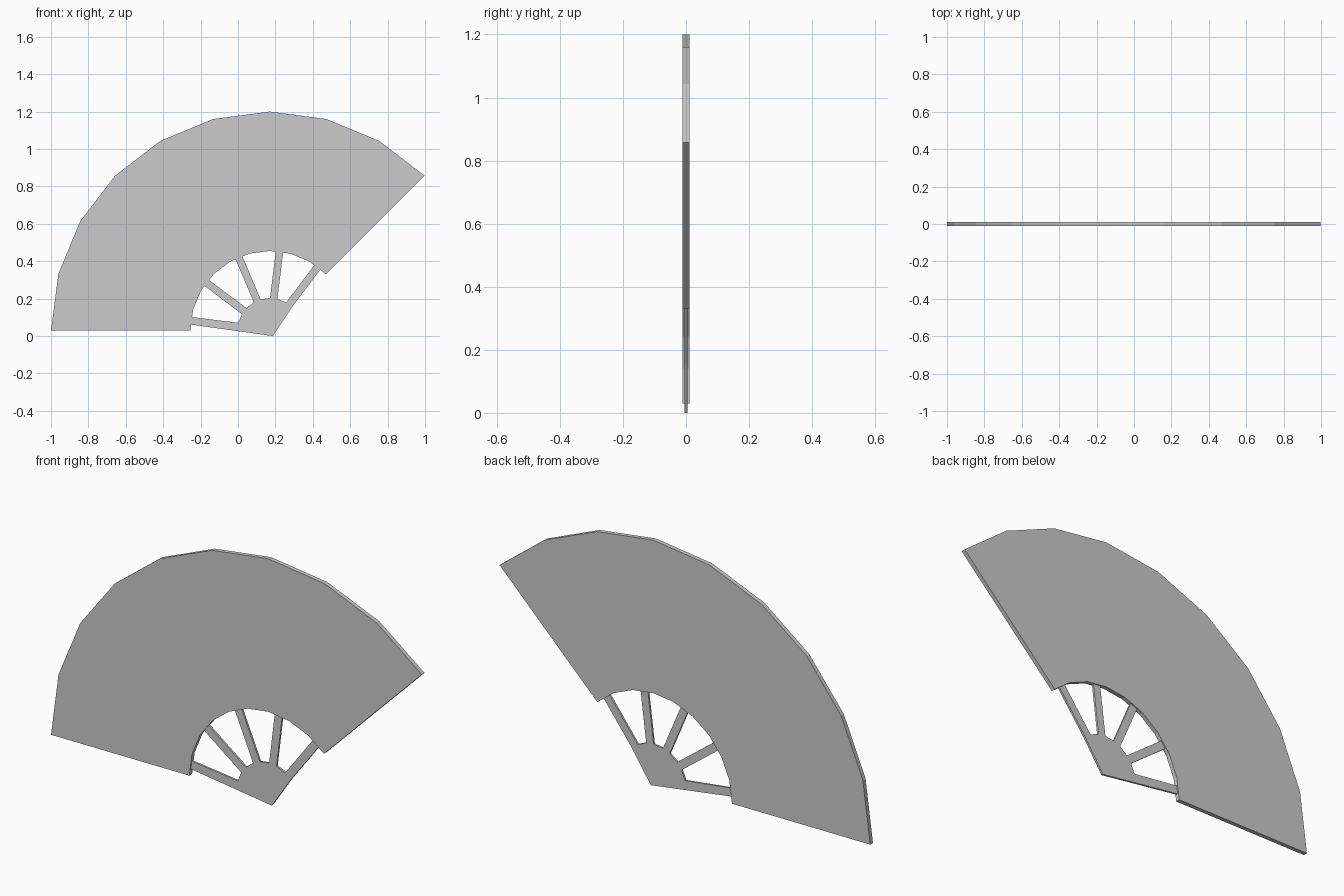
import bpy, bmesh
from math import sin, cos, radians

if "Cube" in bpy.data.objects:
    bpy.data.objects.remove(bpy.data.objects["Cube"])

CX, CZ = 0.17, 0.03  # pivot of the fan


def polar(angle, r, side=0.0):
    """Point at distance r along a ray from the pivot, shifted sideways (left positive)."""
    a = radians(angle)
    return (CX + r * cos(a) - side * sin(a), CZ + r * sin(a) + side * cos(a))


def plate(name, outline, half):
    """Extrude an x-z outline to a flat plate centred on y = 0."""
    bm = bmesh.new()
    face = bm.faces.new([bm.verts.new((x, -half, z)) for x, z in outline])
    ext = bmesh.ops.extrude_face_region(bm, geom=[face])
    verts = [v for v in ext["geom"] if isinstance(v, bmesh.types.BMVert)]
    bmesh.ops.translate(bm, verts=verts, vec=(0, 2 * half, 0))
    bmesh.ops.recalc_face_normals(bm, faces=bm.faces)
    mesh = bpy.data.meshes.new(name)
    bm.to_mesh(mesh)
    bm.free()
    obj = bpy.data.objects.new(name, mesh)
    bpy.context.collection.objects.link(obj)
    return obj


# Fan leaf: faceted ring sector in 15 degree steps
steps = range(45, 181, 15)
leaf = [polar(a, 1.17) for a in steps] + [polar(a, 0.425) for a in reversed(steps)]
plate("fan_leaf", leaf, 0.0105)

# Hub and five sticks in one thinner plate, stick ends tucked into the leaf
HALF_WIDTH, HUB_R, STICK_R = 0.02, 0.172, 0.44
ribs = [(0.186, 0.0)]
for a in range(53, 174, 30):
    ribs += [polar(a, HUB_R, -HALF_WIDTH), polar(a, STICK_R, -HALF_WIDTH),
             polar(a, STICK_R, HALF_WIDTH)]
    if a < 173:
        ribs.append(polar(a, HUB_R, HALF_WIDTH))
plate("fan_sticks", ribs, 0.005)
